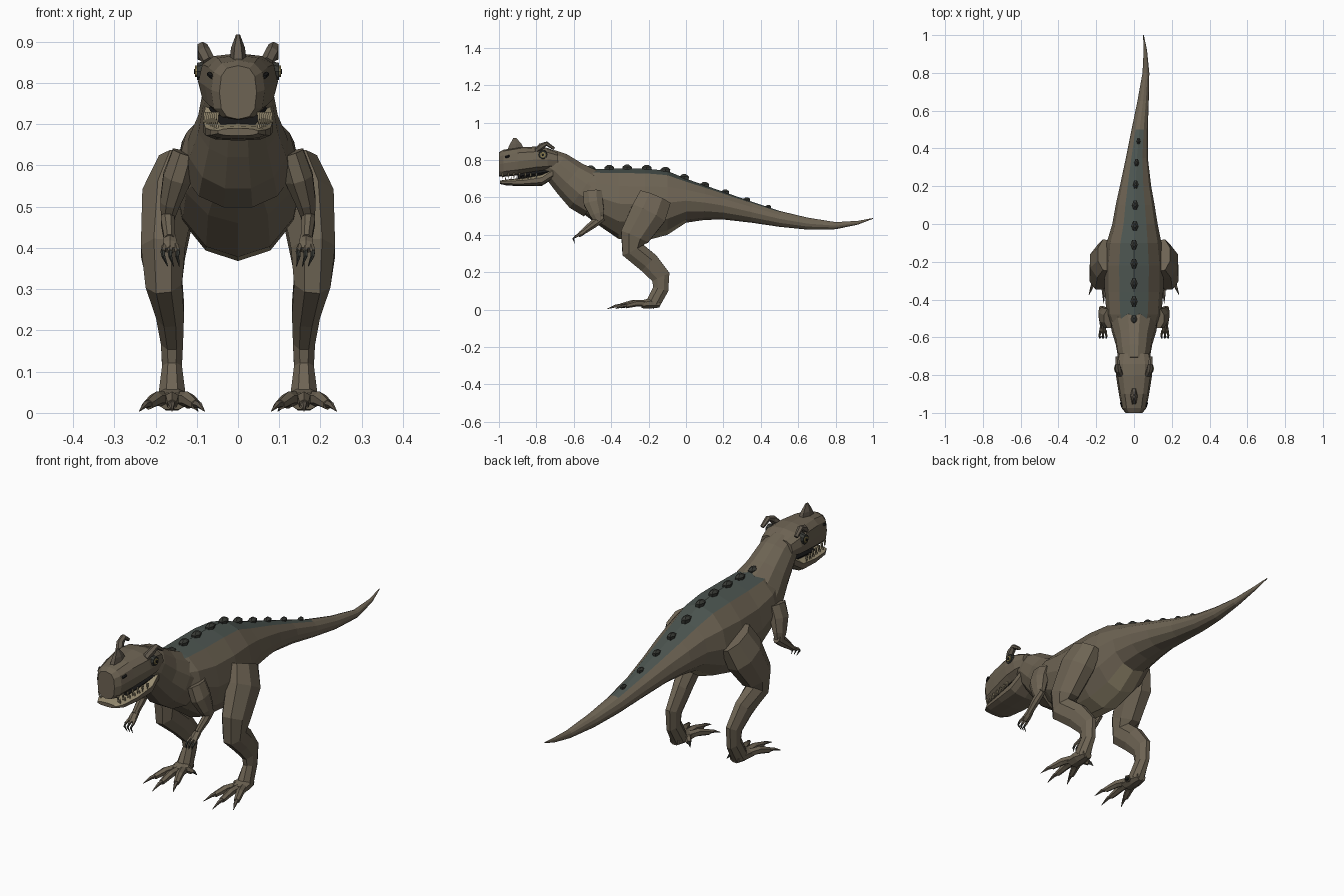
import bpy, bmesh
from math import sin, cos, pi, copysign
from mathutils import Vector

if "Cube" in bpy.data.objects:
    bpy.data.objects.remove(bpy.data.objects["Cube"])


def material(name, rgb):
    m = bpy.data.materials.new(name)
    m.diffuse_color = (*rgb, 1)
    m.use_nodes = True
    m.node_tree.nodes["Principled BSDF"].inputs["Base Color"].default_value = m.diffuse_color
    return m


HIDE = material("hide", (0.155, 0.127, 0.088))
STRIPE = material("back_stripe", (0.07, 0.088, 0.078))
PALE = material("pale_skin", (0.32, 0.27, 0.17))
DARK = material("dark_scale", (0.04, 0.042, 0.036))
HORN = material("horn", (0.12, 0.10, 0.075))
EYE = material("eye_gold", (0.25, 0.2, 0.08))
BLACK = material("black", (0.01, 0.01, 0.01))


def skin(name, rings, mats=(HIDE,), pick=None):
    """Bridge equal rings of points into a capped, flat shaded mesh."""
    bm = bmesh.new()
    loops = [[bm.verts.new(p) for p in ring] for ring in rings]
    n = len(loops[0])
    for i in range(len(loops) - 1):
        for k in range(n):
            j = (k + 1) % n
            f = bm.faces.new((loops[i][k], loops[i][j], loops[i + 1][j], loops[i + 1][k]))
            if pick:
                f.material_index = pick(i, k)
    bm.faces.new(loops[0])
    bm.faces.new(loops[-1])
    bmesh.ops.recalc_face_normals(bm, faces=bm.faces)
    me = bpy.data.meshes.new(name)
    bm.to_mesh(me)
    bm.free()
    for m in mats:
        me.materials.append(m)
    ob = bpy.data.objects.new(name, me)
    bpy.context.collection.objects.link(ob)
    return ob


def upright(name, rows, sides, power=1.0, **kw):
    """Loft of vertical sections: y, top, bottom, half width, x shift."""
    soft = lambda v: copysign(abs(v) ** power, v) if abs(v) > 1e-6 else 0
    rings = []
    for y, top, bot, hw, cx in rows:
        ang = [2 * pi * k / sides for k in range(sides)]
        rings.append([(cx + hw * soft(sin(a)), y,
                       (top + bot) / 2 + (top - bot) / 2 * soft(cos(a))) for a in ang])
    return skin(name, rings, **kw)


def limb(name, path, sides, side=1, mat=HIDE):
    """Tube along x, y, z, x radius, depth radius; side mirrors it."""
    pts = [Vector((p[0] * side, p[1], p[2])) for p in path]
    rings = []
    for i, p in enumerate(pts):
        a, b = pts[max(i - 1, 0)], pts[min(i + 1, len(pts) - 1)]
        t = (b - a).normalized()
        u = Vector((1, 0, 0))
        u = (u - t * t.x).normalized()
        v = t.cross(u)
        rx, rd = path[i][3:]
        rings.append([p + u * rx * cos(2 * pi * (k + .5) / sides) + v * rd * sin(2 * pi * (k + .5) / sides)
                      for k in range(sides)])
    return skin(name, rings, (mat,))


# Torso and curved tail
torso = [(-.57, .745, .53, .105, 0), (-.48, .752, .46, .145, 0), (-.36, .755, .378, .155, 0),
         (-.22, .755, .368, .157, 0), (-.1, .742, .40, .145, 0), (0, .70, .465, .12, .005),
         (.1, .665, .48, .103, .006), (.2, .63, .482, .083, .008), (.35, .578, .465, .058, .015),
         (.5, .528, .443, .043, .03), (.65, .492, .428, .03, .048), (.8, .468, .43, .018, .063),
         (.92, .475, .455, .009, .06), (1.0, .49, .486, .002, .05)]


def torso_color(i, k):
    if k in (0, 11) and i < 9:
        return 1
    return 2 if k in (5, 6) and 2 <= i <= 4 else 0


upright("torso_and_tail", torso, 12, mats=(HIDE, STRIPE, PALE), pick=torso_color)

# Neck
limb("neck", [(0, -.48, .60, .135, .125), (0, -.55, .645, .122, .128), (0, -.62, .70, .1, .108),
              (0, -.69, .762, .088, .09), (0, -.74, .79, .075, .075)], 12)

# Head: skull with upper jaw, then lower jaw
upright("skull", [(-1.0, .842, .712, .045, 0), (-.975, .855, .71, .065, 0), (-.9, .868, .718, .08, 0),
                  (-.8, .872, .735, .096, 0), (-.74, .865, .742, .097, 0), (-.685, .842, .755, .085, 0)],
        12, power=.72)
upright("lower_jaw", [(-.995, .69, .672, .05, 0), (-.96, .696, .664, .07, 0), (-.87, .704, .66, .082, 0),
                      (-.77, .725, .662, .088, 0), (-.71, .765, .70, .082, 0)], 10, power=.75,
        mats=(HIDE, PALE), pick=lambda i, k: 1 if k in (0, 1, 8, 9) else 0)
upright("mouth_lining", [(-.9, .735, .69, .055, 0), (-.72, .78, .70, .072, 0)], 8, mats=(BLACK,))

# Nose horn
skin("nose_horn", [[(w * cos(a), y + l * sin(a), z) for a in [2 * pi * k / 6 for k in range(6)]]
                   for y, z, w, l in [(-.91, .85, .021, .055), (-.91, .885, .017, .036), (-.915, .917, .005, .01)]],
     (HORN,))

for s, label in ((-1, "left"), (1, "right")):
    # Brow horns
    limb(label + "_brow_horn", [(.07, -.80, .852, .017, .012), (.082, -.775, .872, .017, .018),
                                (.086, -.745, .888, .014, .012), (.09, -.705, .86, .01, .008)], 6, s, HORN)
    # Eyes: dark socket, iris, pupil
    for part, r, x, mat in (("socket", .027, .100, DARK), ("iris", .018, .104, EYE), ("pupil", .008, .107, BLACK)):
        skin(f"{label}_eye_{part}", [[(s * d, -.765 + q * cos(2 * pi * k / 10), .828 + q * sin(2 * pi * k / 10))
                                      for k in range(10)] for d, q in ((.075, r), (x, r * .8))], (mat,))
    # Nostrils
    limb(label + "_nostril", [(.061, -.965, .815, .008, .006), (.07, -.945, .822, .006, .006)], 6, s, BLACK)
    # Upper and lower teeth
    for i in range(7):
        y = -.98 + i * .03
        x = .05 + .005 * i
        limb(f"{label}_upper_tooth_{i}", [(x, y, .73, .006, .007), (x, y, .70, .001, .001)], 4, s, PALE)
        if i < 5:
            limb(f"{label}_lower_tooth_{i}", [(x, y + .015, .685, .005, .006), (x, y + .015, .712, .001, .001)],
                 4, s, PALE)

    # Hind leg
    limb(label + "_hind_leg", [(.145, -.165, .60, .052, .095), (.168, -.20, .515, .07, .105),
                               (.182, -.275, .39, .058, .085), (.18, -.285, .32, .048, .066),
                               (.165, -.20, .25, .037, .062), (.16, -.135, .175, .029, .055),
                               (.16, -.135, .11, .026, .045), (.16, -.175, .035, .036, .042)], 8, s)
    limb(label + "_foot_pad", [(.16, -.14, .028, .026, .018), (.16, -.19, .034, .04, .03),
                               (.16, -.24, .028, .04, .022)], 8, s)
    # Toes and claws
    for i, (dx, dy) in enumerate(((-.05, -.13), (0, -.165), (.05, -.13), (-.04, .03))):
        x0, y0 = .16 + dx * .3, -.21
        at = lambda f, z, r: (x0 + dx * f, y0 + dy * f, z, r, r)
        limb(f"{label}_toe_{i}", [at(0, .034, .018), at(.45, .034, .018), at(.85, .02, .013)], 6, s)
        limb(f"{label}_toe_claw_{i}", [at(.78, .022, .011), at(1.0, .02, .008), at(1.28, .004, .001)], 5, s, DARK
             if i == 3 else HORN)

    # Arm
    limb(label + "_upper_arm", [(.128, -.50, .63, .034, .055), (.148, -.495, .57, .037, .056),
                                (.165, -.475, .51, .026, .042), (.17, -.465, .475, .018, .026)], 8, s)
    limb(label + "_forearm", [(.17, -.445, .495, .016, .022), (.17, -.49, .462, .018, .024),
                              (.166, -.545, .42, .014, .017)], 8, s)
    limb(label + "_palm", [(.166, -.53, .43, .015, .014), (.165, -.56, .408, .02, .014),
                           (.164, -.575, .395, .017, .01)], 6, s)
    # Fingers and claws
    for i, dx in enumerate((-.014, 0, .014)):
        x = .164 + dx
        limb(f"{label}_finger_{i}", [(x, -.565, .405, .007, .008), (x + dx * .3, -.592, .39, .006, .007)], 5, s)
        limb(f"{label}_finger_claw_{i}", [(x + dx * .3, -.588, .393, .006, .007), (x + dx * .2, -.603, .38, .005, .005),
                                          (x - .008, -.595, .355, .001, .001)], 5, s, DARK)


# Row of scutes along the spine
def spine(y):
    for a, b in zip(torso, torso[1:]):
        if a[0] <= y <= b[0]:
            f = (y - a[0]) / (b[0] - a[0])
            return a[4] + (b[4] - a[4]) * f, a[1] + (b[1] - a[1]) * f
    return 0, .775


for i, y in enumerate((-.61, -.51, -.41, -.315, -.21, -.11, -.01, .1, .21, .325, .44)):
    x, z = spine(y)
    g = (.6 if i == 0 else 1) * (1 if i < 7 else 1 - .1 * (i - 6))
    skin(f"scute_{i}", [[(x + .019 * g * q * cos(2 * pi * k / 6), y + .03 * g * q * sin(2 * pi * k / 6), z + h * g)
                         for k in range(6)] for h, q in ((-.012, .9), (.008, 1), (.02, .35))], (DARK,))
